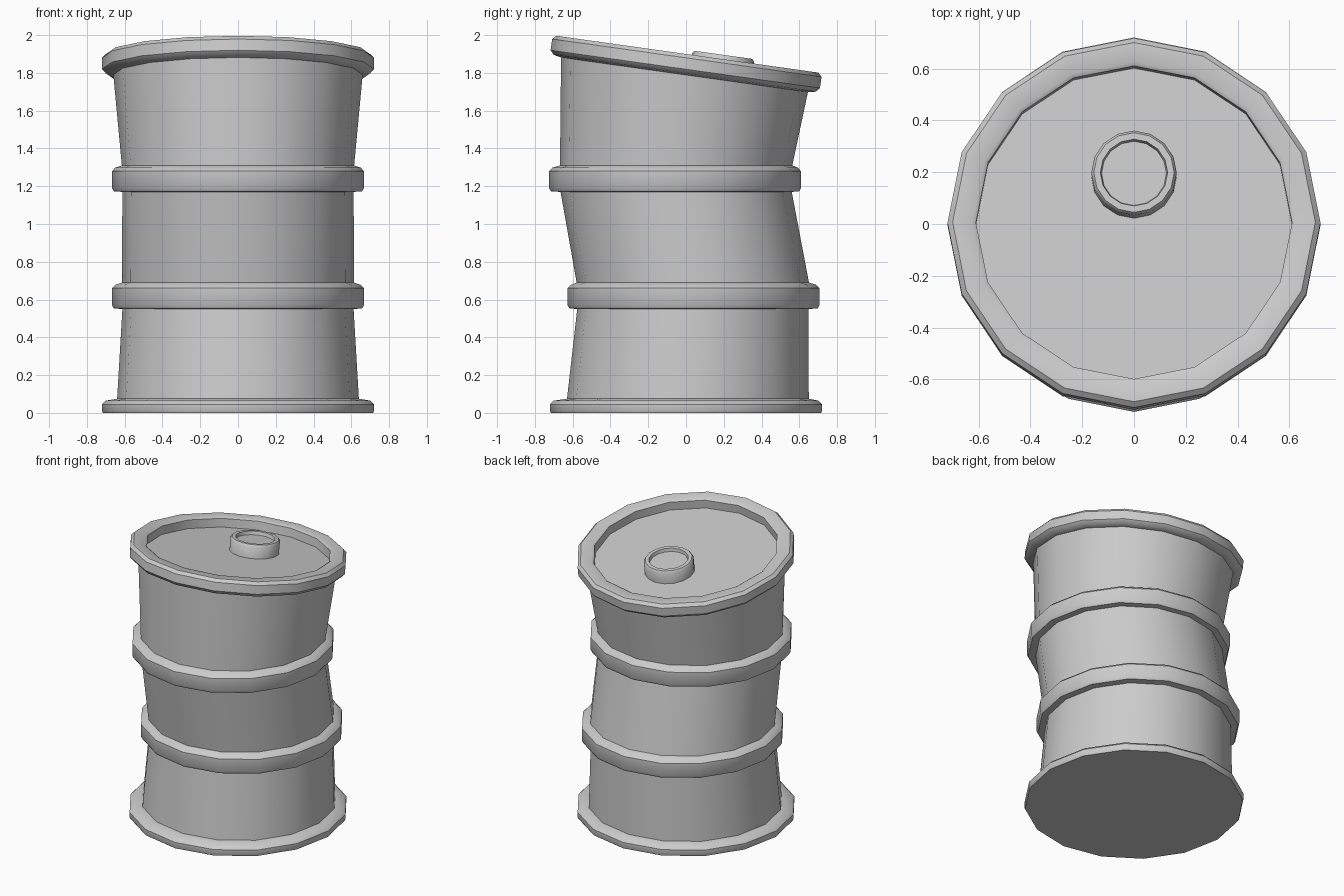
import bpy, bmesh, math
from mathutils import Matrix, Vector

if "Cube" in bpy.data.objects:
    bpy.data.objects.remove(bpy.data.objects["Cube"])

SIDES = 16
TILT = Matrix.Rotation(math.radians(-8), 3, 'X')   # lid leans down to the back
UPRIGHT = Matrix.Identity(3)


def lathe(name, sections):
    """Bridge polygon rings; each section is (radius, height, origin, rotation)."""
    bm = bmesh.new()
    rings = []
    for r, h, origin, rot in sections:
        ring = []
        for i in range(SIDES):
            a = 2 * math.pi * i / SIDES
            p = rot @ Vector((r * math.cos(a), r * math.sin(a), h))
            ring.append(bm.verts.new(p + Vector(origin)))
        rings.append(ring)
    for lo, hi in zip(rings, rings[1:]):
        for i in range(SIDES):
            j = (i + 1) % SIDES
            bm.faces.new((lo[i], lo[j], hi[j], hi[i]))
    bm.faces.new(rings[0][::-1])
    bm.faces.new(rings[-1])
    bmesh.ops.recalc_face_normals(bm, faces=bm.faces)
    mesh = bpy.data.meshes.new(name)
    bm.to_mesh(mesh)
    bm.free()
    obj = bpy.data.objects.new(name, mesh)
    bpy.context.collection.objects.link(obj)
    bpy.ops.object.select_all(action='DESELECT')
    obj.select_set(True)
    bpy.context.view_layer.objects.active = obj
    bpy.ops.object.shade_smooth_by_angle(angle=math.radians(40))
    return obj


# Base rim and dented wall: radius, height, sideways shift in y
wall = [(0.715, 0.0, 0), (0.72, 0.01, 0), (0.72, 0.045, 0), (0.70, 0.065, 0),
        (0.64, 0.075, 0.01)]
# Two raised hoops, each pushed off centre
for z, y in ((0.55, 0.04), (1.17, -0.058)):
    wall += [(0.612, z, y * 0.9), (0.657, z + 0.003, y), (0.667, z + 0.02, y),
             (0.667, z + 0.11, y), (0.65, z + 0.128, y), (0.615, z + 0.14, y * 0.9)]
sections = [(r, z, (0, y, 0), UPRIGHT) for r, z, y in wall]

# Tilted top rim and sunken lid
rim = [(0.66, 0.0), (0.70, 0.008), (0.72, 0.03), (0.72, 0.09), (0.70, 0.11),
       (0.625, 0.11), (0.61, 0.10), (0.61, 0.04)]
top = (0, -0.008, 1.79)
sections += [(r, h, top, TILT) for r, h in rim]
lathe("barrel", sections)

# Filler cap with a dished top
cap = [(0.165, 0.03), (0.165, 0.12), (0.155, 0.133), (0.13, 0.133), (0.125, 0.11)]
cap_origin = Vector(top) + TILT @ Vector((0, 0.19, 0))
lathe("filler_cap", [(r, h, cap_origin, TILT) for r, h in cap])
